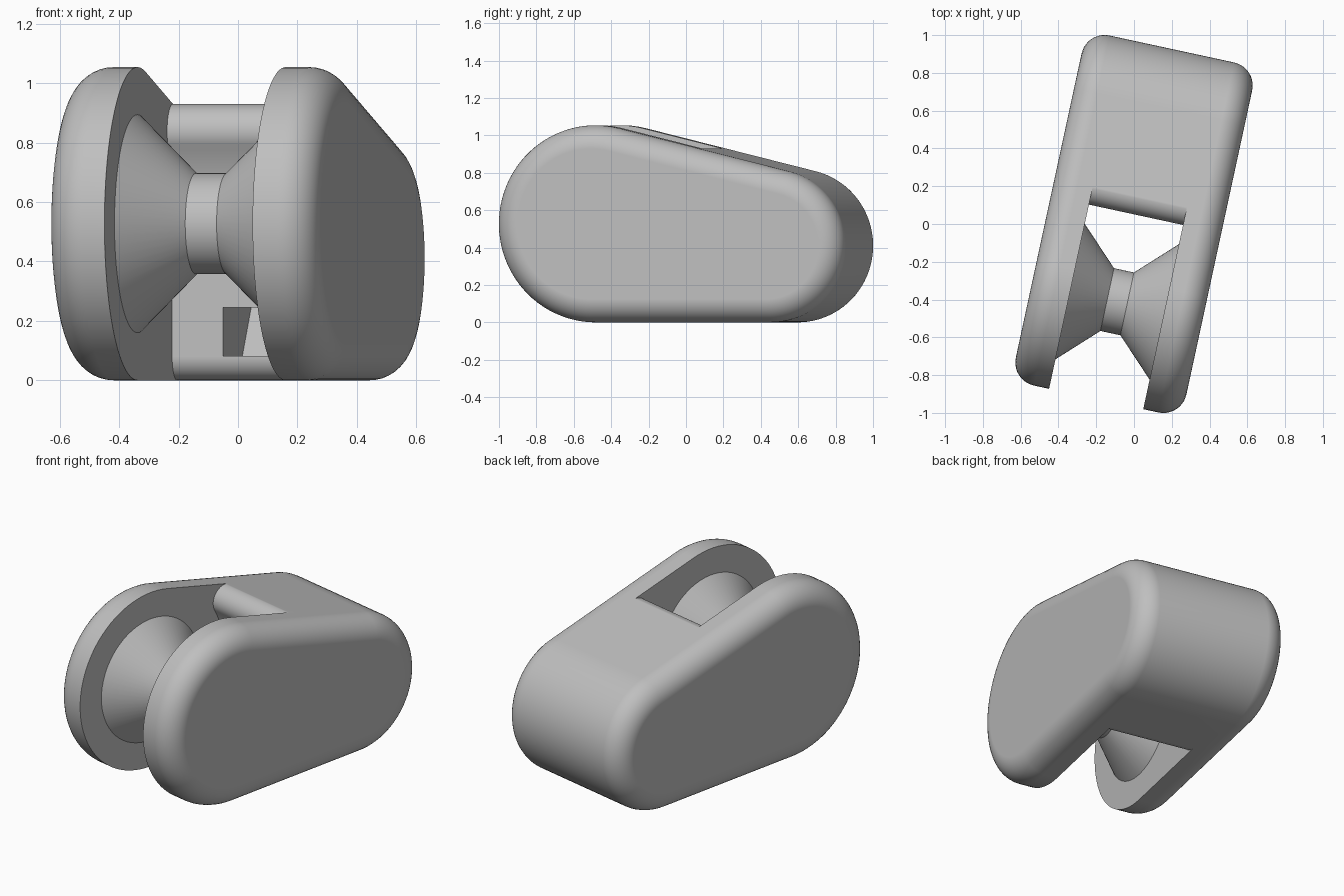
import bpy, bmesh
from math import sin, cos, acos, atan2, asin, radians, pi, hypot

cube = bpy.data.objects.get("Cube")
if cube:
    bpy.data.objects.remove(cube, do_unlink=True)

TURN = radians(-12.2)
HALF_W, FILLET, SLOT = 0.462, 0.125, 0.255
FRONT_R, BACK_R, HALF_L = 0.527, 0.41, 0.948
FRONT_Y, BACK_Y = FRONT_R - HALF_L, HALF_L - BACK_R

grey = bpy.data.materials.new("grey")
grey.use_nodes = True
colour = (0.52, 0.52, 0.52, 1)
grey.diffuse_color = colour
grey.node_tree.nodes["Principled BSDF"].inputs["Base Color"].default_value = colour


def arc(cy, cz, r, a0, a1, n):
    return [(cy + r * cos(a0 + (a1 - a0) * i / n), cz + r * sin(a0 + (a1 - a0) * i / n))
            for i in range(n + 1)]


def loft(name, sections):
    """Skin a list of (x, [(y, z), ...]) sections and cap both ends."""
    bm = bmesh.new()
    rings = [[bm.verts.new((x, y, z)) for y, z in pts] for x, pts in sections]
    for a, b in zip(rings, rings[1:]):
        for i in range(len(a)):
            j = (i + 1) % len(a)
            bm.faces.new((a[i], a[j], b[j], b[i]))
    bm.faces.new(rings[0])
    bm.faces.new(rings[-1])
    bmesh.ops.recalc_face_normals(bm, faces=bm.faces)
    mesh = bpy.data.meshes.new(name)
    bm.to_mesh(mesh)
    bm.free()
    mesh.materials.append(grey)
    ob = bpy.data.objects.new(name, mesh)
    bpy.context.collection.objects.link(ob)
    ob.rotation_euler.z = TURN
    return ob


def activate(ob):
    bpy.ops.object.select_all(action='DESELECT')
    ob.select_set(True)
    bpy.context.view_layer.objects.active = ob


def cut(ob, cutter):
    mod = ob.modifiers.new("cut", 'BOOLEAN')
    mod.operation, mod.solver, mod.object = 'DIFFERENCE', 'EXACT', cutter
    activate(ob)
    bpy.ops.object.modifier_apply(modifier=mod.name)
    bpy.data.objects.remove(cutter, do_unlink=True)


def smooth(ob):
    activate(ob)
    bpy.ops.object.shade_smooth_by_angle(angle=radians(25))
    mod = ob.modifiers.new("even_normals", 'WEIGHTED_NORMAL')
    mod.keep_sharp = True


# Housing outline: two unequal circles joined by tangents, inset for the fillet
slope = 2 * atan2(FRONT_R - BACK_R, BACK_Y - FRONT_Y)
top = pi / 2 - slope


def outline(inset):
    return (arc(BACK_Y, BACK_R, BACK_R - inset, -pi / 2, top, 40)
            + arc(FRONT_Y, FRONT_R, FRONT_R - inset, top, 1.5 * pi, 48))


STEPS = 10
half = []
for i in range(STEPS + 1):
    a = pi / 2 * i / STEPS
    half.append((HALF_W - FILLET * (1 - cos(a)), outline(FILLET * (1 - sin(a)))))
housing = loft("housing", [(-x, p) for x, p in half] + half[::-1])

# Slot for the wheel: round bottom lip, straight wall, concave arc, round top nose
WALL, LIP, NOSE, NOSE_Y = 0.13, 0.08, 0.092, 0.142
sweep = WALL - FRONT_Y
a = acos((NOSE_Y - FRONT_Y) / (sweep + NOSE))
nose_z = FRONT_R + (sweep + NOSE) * sin(a)
slot = [(-1.3, -0.3), (WALL + LIP, -0.3)]
slot += arc(WALL + LIP, LIP, LIP, 1.49 * pi, pi, 10)
slot += arc(FRONT_Y, FRONT_R, sweep, 0, a, 12)
slot += arc(NOSE_Y, nose_z, NOSE, pi + a, top + 0.05, 18)[1:]
slot += [(slot[-1][0], 1.4), (-1.3, 1.4)]
cut(housing, loft("slot_cutter", [(-SLOT, slot), (SLOT, slot)]))

# Small pocket with a sloping back in the slot wall
pocket = [(0.05, 0.082), (0.44, 0.082), (0.58, 0.245), (0.05, 0.245)]
cut(housing, loft("pocket_cutter", [(-0.08, pocket), (0.08, pocket)]))
smooth(housing)

# Grooved wheel: narrow hub between two cones, ends sunk slightly in the cheeks
HUB, RIM = 0.17, 0.372
wheel = loft("wheel", [(x, arc(FRONT_Y, FRONT_R, r, 0, 2 * pi, 64)[:-1]) for x, r in
                       [(-SLOT - 0.005, RIM), (-0.054, HUB), (0.054, HUB), (SLOT + 0.005, RIM)]])
smooth(wheel)
